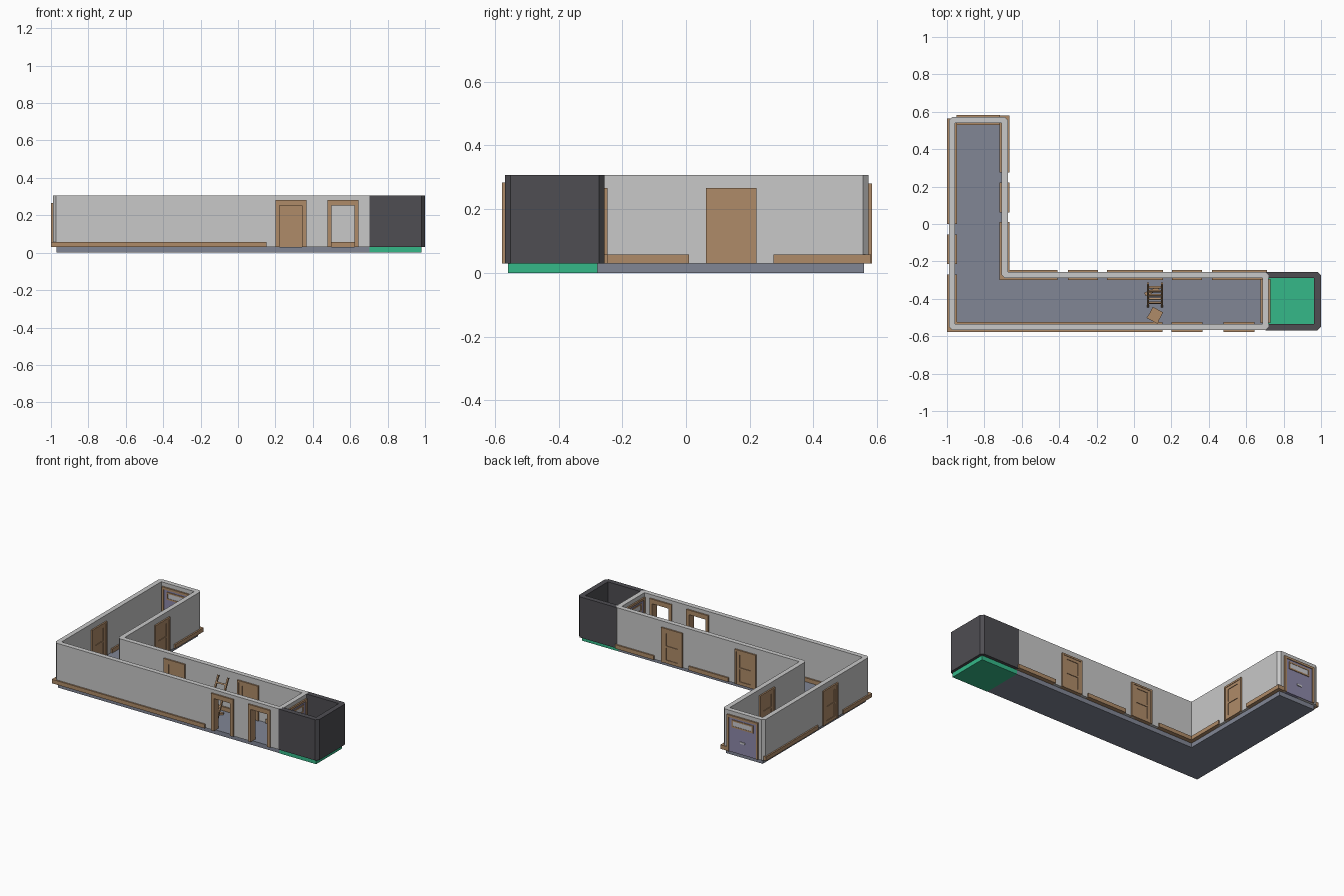
import bpy, bmesh, math
from mathutils import Matrix, Vector

if "Cube" in bpy.data.objects:
    bpy.data.objects.remove(bpy.data.objects["Cube"])


def mat(name, r, g, b):
    m = bpy.data.materials.new(name)
    m.diffuse_color = (r, g, b, 1)
    m.use_nodes = True
    m.node_tree.nodes["Principled BSDF"].inputs["Base Color"].default_value = m.diffuse_color
    return m


WALL = mat("wall_grey", 0.58, 0.58, 0.58)
FLOOR = mat("floor_slate", 0.22, 0.24, 0.30)
WOOD = mat("wood_brown", 0.43, 0.26, 0.14)
GREEN = mat("lift_floor_green", 0.035, 0.48, 0.25)
DARK = mat("lift_wall_dark", 0.077, 0.075, 0.085)
PURPLE = mat("door_purple", 0.27, 0.25, 0.40)
GLASS = mat("pale_glass", 0.60, 0.60, 0.63)

Z0, Z1 = 0.03, 0.307          # floor top and wall top
T = 0.033                     # wall thickness
G = 0.01                      # how far trim stands out of the wall


def finish(name, bm, material, matrix=Matrix()):
    bmesh.ops.recalc_face_normals(bm, faces=bm.faces)
    me = bpy.data.meshes.new(name)
    bm.to_mesh(me)
    bm.free()
    me.materials.append(material)
    ob = bpy.data.objects.new(name, me)
    ob.matrix_world = matrix
    bpy.context.collection.objects.link(ob)
    return ob


def boxes(name, spans, material, matrix=Matrix()):
    """One object from boxes given as (x0, x1, y0, y1, z0, z1)."""
    bm = bmesh.new()
    for x0, x1, y0, y1, z0, z1 in spans:
        m = Matrix.Translation(((x0 + x1) / 2, (y0 + y1) / 2, (z0 + z1) / 2)) \
            @ Matrix.Diagonal((x1 - x0, y1 - y0, z1 - z0, 1))
        bmesh.ops.create_cube(bm, size=1, matrix=m)
    return finish(name, bm, material, matrix)


def prism(name, pts, z0, z1, material):
    bm = bmesh.new()
    f = bm.faces.new([bm.verts.new((x, y, z0)) for x, y in pts])
    r = bmesh.ops.extrude_face_region(bm, geom=[f])
    up = [v for v in r["geom"] if isinstance(v, bmesh.types.BMVert)]
    bmesh.ops.translate(bm, verts=up, vec=(0, 0, z1 - z0))
    return finish(name, bm, material)


def wall_strip(name, outer, inner, closed, material, chamfers):
    """Wall between two matching outlines, vertical edges at chamfers cut off."""
    bm = bmesh.new()
    n = len(outer)
    rows = [[bm.verts.new((x, y, z)) for x, y in line]
            for line, z in ((outer, Z0), (outer, Z1), (inner, Z1), (inner, Z0))]
    for i in range(n if closed else n - 1):
        j = (i + 1) % n
        for a in range(4):
            p, q = rows[a], rows[(a + 1) % 4]
            bm.faces.new((p[i], p[j], q[j], q[i]))
    if not closed:
        for i in (0, n - 1):
            bm.faces.new([r[i] for r in rows])
    picked = [e for e in bm.edges
              if abs(e.verts[0].co.z - e.verts[1].co.z) > 0.1
              and any((e.verts[0].co.xy - Vector(c)).length < 1e-4 for c in chamfers)]
    bmesh.ops.bevel(bm, geom=picked, offset=0.018, segments=1, affect='EDGES')
    return finish(name, bm, material)


# floors
prism("corridor_floor", [(-0.97, -0.555), (0.703, -0.555), (0.703, -0.277),
                         (-0.692, -0.277), (-0.692, 0.558), (-0.97, 0.558)], 0, Z0, FLOOR)
boxes("lift_floor", [(0.703, 0.98, -0.558, -0.277, 0, Z0)], GREEN)

# corridor walls: an L-shaped ring
outer = [(-0.99, -0.567), (0.72, -0.567), (0.72, -0.257),
         (-0.675, -0.257), (-0.675, 0.573), (-0.99, 0.573)]
inner = [(-0.957, -0.534), (0.687, -0.534), (0.687, -0.29),
         (-0.708, -0.29), (-0.708, 0.54), (-0.957, 0.54)]
walls = wall_strip("corridor_walls", outer, inner, True, WALL,
                   [outer[i] for i in (0, 1, 2, 4, 5)] + [inner[3]])

# open doorways cut through the front wall
cutter = boxes("doorway_cutter", [(c - 0.062, c + 0.062, -0.6, -0.5, Z0 - 0.01, 0.253)
                                  for c in (0.2825, 0.561)], WALL)
cutter.hide_render = True
mod = walls.modifiers.new("doorways", 'BOOLEAN')
mod.operation, mod.object, mod.solver = 'DIFFERENCE', cutter, 'EXACT'
bpy.context.view_layer.objects.active = walls
walls.select_set(True)
bpy.ops.object.modifier_apply(modifier=mod.name)
bpy.data.objects.remove(cutter, do_unlink=True)

# lift walls, open toward the corridor
lo = [(0.704, -0.5685), (0.9985, -0.5685), (0.9985, -0.2555), (0.704, -0.2555)]
li = [(0.704, -0.534), (0.963, -0.534), (0.963, -0.29), (0.704, -0.29)]
wall_strip("lift_walls", lo, li, False, DARK, lo[1:3])

# baseboards, standing out on both sides of each wall
ya, yb = -0.577, -0.524
boards = [(-1.0, 0.152, ya, yb), (-1.0, -0.947, ya, -0.27), (-1.0, -0.947, 0.0, 0.565),
          (-0.718, -0.665, 0.275, 0.58), (-0.718, -0.665, -0.30, 0.01),
          (-0.718, -0.41, -0.30, -0.247), (-0.144, 0.155, -0.30, -0.247),
          (0.417, 0.71, -0.30, -0.247)]
for i, b in enumerate(boards):
    boxes(f"baseboard_{i + 1}", [(*b, Z0, 0.057)], WOOD)


def place(x, y, turn):
    return Matrix.Translation((x, y, 0)) @ Matrix.Rotation(math.radians(turn), 4, 'Z')


def frame_spans(w, d, z0, z1, side, top, bottom=0):
    """Spans of a rectangular surround, half width w and half depth d."""
    s = [(-w, -w + side, -d, d, z0, z1), (w - side, w, -d, d, z0, z1),
         (-w + side, w - side, -d, d, z1 - top, z1)]
    if bottom:
        s.append((-w + side, w - side, -d, d, z0, z0 + bottom))
    return s


D = T / 2 + G                 # half depth of the trim

# closed panelled doors, seen from both sides
for i, (x, y, turn) in enumerate([(-0.9735, -0.135, 90), (-0.6915, 0.142, 90),
                                  (-0.273, -0.2735, 0), (0.2825, -0.2735, 0)]):
    m = place(x, y, turn)
    boxes(f"door_frame_{i + 1}", frame_spans(0.08, D, Z0, 0.267, 0.012, 0.012), WOOD, m)
    rails = frame_spans(0.068, D - 0.003, Z0, 0.255, 0.024, 0.02, 0.022)
    rails.append((-0.044, 0.044, -D + 0.003, D - 0.003, 0.136, 0.148))
    boxes(f"door_rails_{i + 1}", rails, WOOD, m)
    boxes(f"door_panel_{i + 1}", [(-0.044, 0.044, -D + 0.007, D - 0.007, 0.05, 0.236)], WOOD, m)

# empty door frames in the front wall
for i, x in enumerate((0.2825, 0.561)):
    boxes(f"open_frame_{i + 1}", frame_spans(0.083, D, Z0, 0.283, 0.022, 0.031),
          WOOD, place(x, -0.5505, 0))

# purple end doors with a high window and a small handle
for i, (x, y, turn) in enumerate([(-0.8325, 0.5565, 0), (0.7035, -0.412, 90)]):
    m = place(x, y, turn)
    boxes(f"end_frame_{i + 1}", frame_spans(0.117, D, Z0, 0.28, 0.015, 0.015), WOOD, m)
    boxes(f"end_door_{i + 1}", [(-0.102, 0.102, -D + 0.005, D - 0.005, Z0, 0.265)], PURPLE, m)
    boxes(f"window_frame_{i + 1}",
          [(a, b, c, d, e + 0.2, f + 0.2) for a, b, c, d, e, f in
           frame_spans(0.08, D - 0.001, 0, 0.052, 0.01, 0.01, 0.01)], WOOD, m)
    boxes(f"window_glass_{i + 1}", [(-0.07, 0.07, -D + 0.003, D - 0.003, 0.21, 0.242)], GLASS, m)
    boxes(f"end_handle_{i + 1}", [(-0.018, 0.018, -D, D, 0.105, 0.117)], GLASS, m)

# wooden ladder leaning on the inner wall
foot, head = Vector((0.112, -0.442, Z0)), Vector((0.112, -0.318, 0.275))
length = (head - foot).length
tilt = math.atan2(head.y - foot.y, head.z - foot.z)
ladder = [(s * 0.037 - 0.005, s * 0.037 + 0.005, -0.006, 0.006, 0, length) for s in (-1, 1)]
ladder += [(-0.034, 0.034, -0.005, 0.005, length * k / 6 - 0.005, length * k / 6 + 0.005)
           for k in range(1, 6)]
boxes("ladder", ladder, WOOD, Matrix.Translation(foot) @ Matrix.Rotation(-tilt, 4, 'X'))

# small wooden crate and a loose board on the floor
boxes("crate", [(-0.031, 0.031, -0.033, 0.033, Z0, 0.075),
                (-0.033, 0.033, -0.035, -0.02, 0.06, 0.078)], WOOD, place(0.113, -0.487, -28))
boxes("loose_board", [(-0.04, 0.04, -0.01, 0.01, Z0, 0.04)], WOOD, place(0.095, -0.36, 25))
